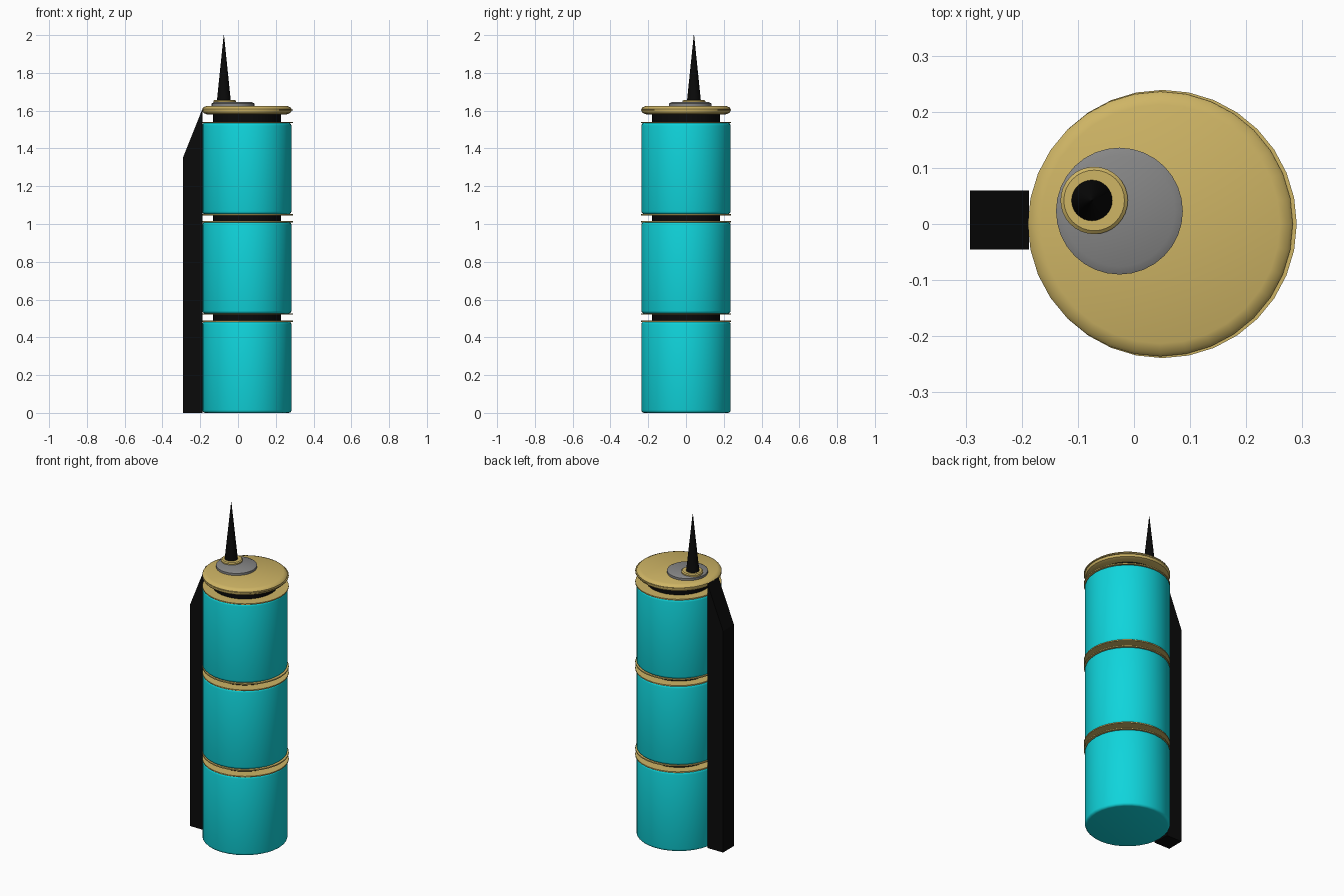
import bpy, bmesh, math

if "Cube" in bpy.data.objects:
    bpy.data.objects.remove(bpy.data.objects["Cube"])


def material(name, rgb):
    m = bpy.data.materials.new(name)
    m.diffuse_color = (*rgb, 1)
    m.use_nodes = True
    m.node_tree.nodes["Principled BSDF"].inputs["Base Color"].default_value = m.diffuse_color
    return m


TEAL = material("teal", (0.005, 0.66, 0.71))
GOLD = material("gold", (0.62, 0.46, 0.13))
GREY = material("grey", (0.24, 0.24, 0.24))
BLACK = material("black", (0.003, 0.003, 0.003))


def finish(name, bm, mat, smooth=True):
    bmesh.ops.recalc_face_normals(bm, faces=bm.faces)
    me = bpy.data.meshes.new(name)
    bm.to_mesh(me)
    bm.free()
    me.materials.append(mat)
    ob = bpy.data.objects.new(name, me)
    bpy.context.collection.objects.link(ob)
    if smooth:
        bpy.ops.object.select_all(action='DESELECT')
        ob.select_set(True)
        bpy.context.view_layer.objects.active = ob
        bpy.ops.object.shade_smooth_by_angle(angle=math.radians(35))
    return ob


def turned(name, centre, profile, mat, sides=32):
    """Closed round solid from (radius, z) points, bottom to top."""
    bm = bmesh.new()
    rings = []
    for r, z in profile:
        rings.append([bm.verts.new((centre[0] + r * math.cos(2 * math.pi * i / sides),
                                    centre[1] + r * math.sin(2 * math.pi * i / sides), z))
                      for i in range(sides)])
    for a, b in zip(rings, rings[1:]):
        for i in range(sides):
            j = (i + 1) % sides
            bm.faces.new((a[i], a[j], b[j], b[i]))
    bm.faces.new(rings[0])
    bm.faces.new(rings[-1])
    return finish(name, bm, mat)


def rounded(r, z0, z1, b, steps=3):
    """Cylinder profile with rounded rims."""
    arc = [math.pi / 2 * k / steps for k in range(steps + 1)]
    low = [(r - b + b * math.sin(a), z0 + b - b * math.cos(a)) for a in arc]
    high = [(r - b + b * math.cos(a), z1 - b + b * math.sin(a)) for a in arc]
    return low + high


AXIS = (0.047, 0.0)
RING_AXIS = (0.051, 0.0)

# Three stacked canisters, each with a thin gold plate at top (and bottom above the first)
for n in range(3):
    z = 0.526 * n
    turned(f"canister_{n + 1}", AXIS, rounded(0.236, z, z + 0.484, 0.015), TEAL)
    turned(f"upper_plate_{n + 1}", RING_AXIS, [(0.239, z + 0.482), (0.239, z + 0.489)], GOLD)
    turned(f"neck_{n + 1}", AXIS, [(0.18, z + 0.486), (0.18, z + 0.535)], BLACK)
    if n:
        turned(f"lower_plate_{n + 1}", RING_AXIS, [(0.239, z - 0.006), (0.239, z + 0.001)], GOLD)

# Cap with chamfered rim and a thin plate through its middle
turned("cap", AXIS, [(0.213, 1.581), (0.230, 1.588), (0.236, 1.598),
                     (0.236, 1.610), (0.230, 1.618), (0.213, 1.625)], GOLD)
turned("cap_plate", RING_AXIS, [(0.239, 1.601), (0.239, 1.607)], GOLD)

# Off-centre nozzle: grey disc, gold collar, black spike
turned("nozzle_disc", (-0.026, 0.023), [(0.113, 1.62), (0.113, 1.638), (0.099, 1.645)], GREY)
turned("nozzle_collar", (-0.071, 0.042), [(0.060, 1.64), (0.060, 1.652), (0.054, 1.657)], GOLD)
turned("spike", (-0.075, 0.042), [(0.037, 1.65), (0.001, 2.0)], BLACK)

# Side fin with sloped top
bm = bmesh.new()
outline = [(-0.292, 0), (-0.187, 0), (-0.187, 1.612), (-0.292, 1.35)]
face = bm.faces.new([bm.verts.new((x, -0.045, z)) for x, z in outline])
ext = bmesh.ops.extrude_face_region(bm, geom=[face])
bmesh.ops.translate(bm, vec=(0, 0.105, 0),
                    verts=[v for v in ext["geom"] if isinstance(v, bmesh.types.BMVert)])
finish("side_fin", bm, BLACK, smooth=False)
